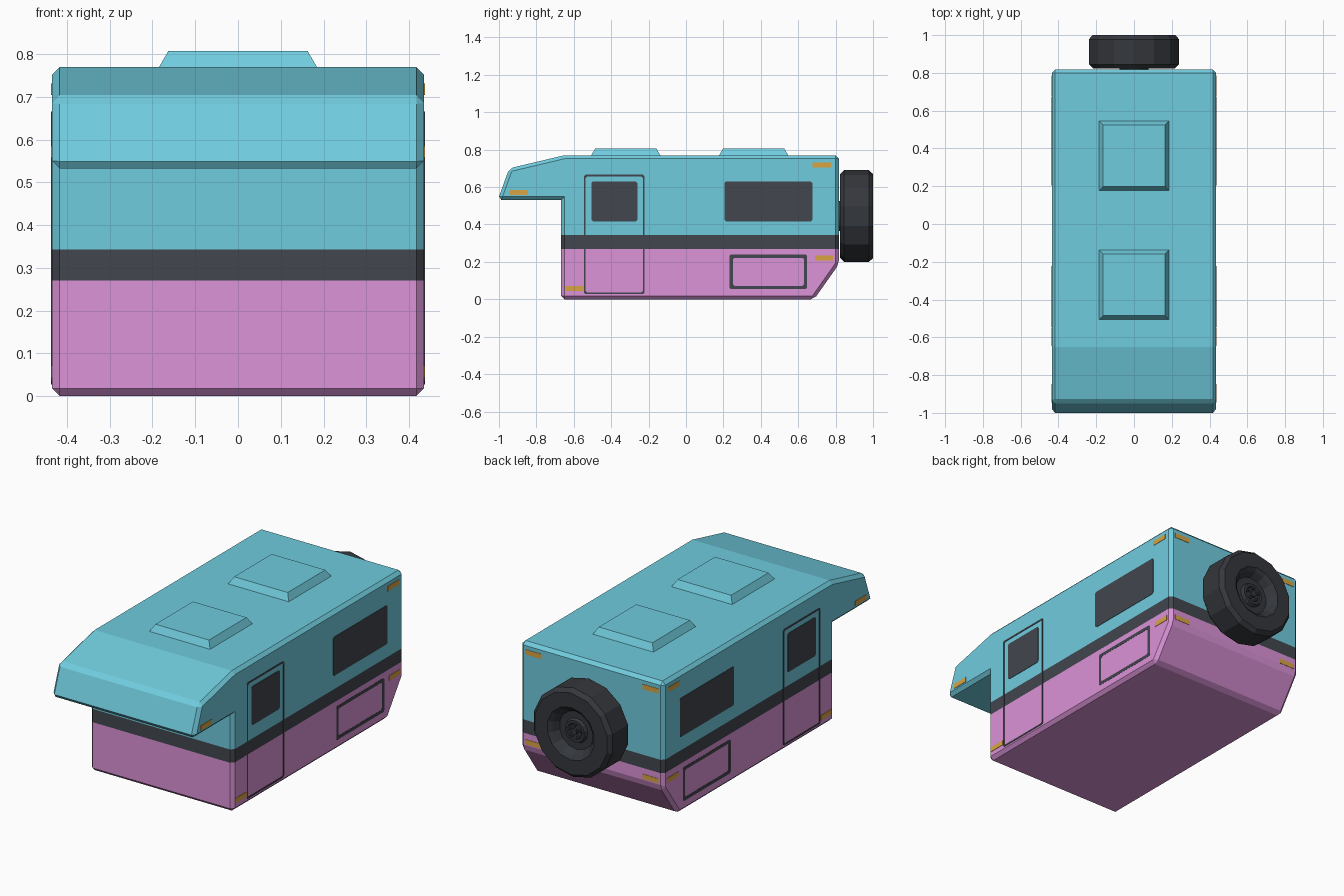
import bpy, bmesh, math
from mathutils import Vector

if "Cube" in bpy.data.objects:
    bpy.data.objects.remove(bpy.data.objects["Cube"])


def material(name, rgb):
    m = bpy.data.materials.new(name)
    lin = [((c / 255 + 0.055) / 1.055) ** 2.4 for c in rgb]
    m.diffuse_color = (*lin, 1)
    m.use_nodes = True
    m.node_tree.nodes["Principled BSDF"].inputs["Base Color"].default_value = m.diffuse_color
    return m


TEAL = material("teal_paint", (112, 204, 222))
PINK = material("pink_paint", (219, 147, 215))
DARK = material("dark_grey", (66, 70, 77))
TYRE = material("tyre_black", (52, 55, 60))
AMBER = material("amber", (218, 164, 66))


def finish(name, bm, *mats):
    bmesh.ops.recalc_face_normals(bm, faces=bm.faces)
    me = bpy.data.meshes.new(name)
    bm.to_mesh(me)
    bm.free()
    for m in mats:
        me.materials.append(m)
    ob = bpy.data.objects.new(name, me)
    bpy.context.collection.objects.link(ob)
    return ob


HALF, REAR = 0.435, 0.817

# Camper shell: side profile extruded across, chamfered, split into colour bands
profile = [(-0.667, 0), (0.685, 0), (REAR, 0.187), (REAR, 0.77), (-0.65, 0.77),
           (-0.945, 0.70), (-1.006, 0.532), (-0.667, 0.532)]
bm = bmesh.new()
base = bm.faces.new([bm.verts.new((-HALF, y, z)) for y, z in profile])
ext = bmesh.ops.extrude_face_region(bm, geom=[base])
bmesh.ops.translate(bm, vec=(2 * HALF, 0, 0),
                    verts=[g for g in ext["geom"] if isinstance(g, bmesh.types.BMVert)])
bmesh.ops.recalc_face_normals(bm, faces=bm.faces)
sharp = [e for e in bm.edges if e.calc_face_angle() > 0.5 and e.is_convex]
bmesh.ops.bevel(bm, geom=sharp, offset=0.018, segments=1, profile=0.5, affect='EDGES')
for h in (0.27, 0.343):
    bmesh.ops.bisect_plane(bm, geom=bm.verts[:] + bm.edges[:] + bm.faces[:],
                           plane_co=(0, 0, h), plane_no=(0, 0, 1))
for f in bm.faces:
    z = f.calc_center_median().z
    f.material_index = 0 if z > 0.343 else 1 if z > 0.27 else 2
finish("camper_shell", bm, TEAL, DARK, PINK)


def plate(name, place, u0, u1, v0, v1, mat, cut=0.0, border=0.0, t=0.002):
    """Thin plate or frame; place(u, v, depth) maps it on to a wall."""
    def outline(i):
        a, b, c, d = u0 + i, u1 - i, v0 + i, v1 - i
        k = cut
        if not k:
            return [(a, c), (b, c), (b, d), (a, d)]
        return [(a + k, c), (b - k, c), (b, c + k), (b, d - k),
                (b - k, d), (a + k, d), (a, d - k), (a, c + k)]
    bm = bmesh.new()

    def ring(inset, depth):
        return [bm.verts.new(place(u, v, depth)) for u, v in outline(inset)]

    def bridge(r, s):
        n = len(r)
        for i in range(n):
            j = (i + 1) % n
            bm.faces.new((r[i], r[j], s[j], s[i]))
    back, front = ring(0, -0.004), ring(0, t)
    bridge(back, front)
    if border:
        iback, ifront = ring(border, -0.004), ring(border, t)
        bridge(front, ifront)
        bridge(ifront, iback)
        bridge(iback, back)
    else:
        bm.faces.new(front)
        bm.faces.new(back)
    return finish(name, bm, mat)


# Windows, doors, hatches and marker lights on both sides
for side, s in (("right", 1), ("left", -1)):
    wall = lambda u, v, d, s=s: Vector((s * (HALF + d), u, v))
    plate(side + "_door_window", wall, -0.505, -0.26, 0.417, 0.63, DARK, cut=0.008)
    plate(side + "_rear_window", wall, 0.205, 0.675, 0.417, 0.63, DARK, cut=0.008)
    plate(side + "_door_frame", wall, -0.545, -0.222, 0.027, 0.666, DARK, cut=0.008, border=0.009)
    plate(side + "_hatch_frame", wall, 0.233, 0.648, 0.054, 0.24, DARK, cut=0.008, border=0.018, t=0.001)
    for i, (y, z) in enumerate([(-0.645, 0.043), (-0.945, 0.558), (0.677, 0.704), (0.69, 0.208)]):
        plate(f"{side}_marker_light_{i + 1}", wall, y, y + 0.097, z, z + 0.027, AMBER)

# Rear marker lights near the four corners
rear = lambda u, v, d: Vector((u, REAR + d, v))
for s in (1, -1):
    for level, z in (("upper", 0.704), ("lower", 0.21)):
        a, b = sorted((s * 0.31, s * 0.405))
        plate(f"{level}_rear_light_{'right' if s > 0 else 'left'}", rear, a, b, z, z + 0.027, AMBER)

# Roof vents: low tapered boxes
for name, cy in (("front_roof_vent", -0.322), ("rear_roof_vent", 0.362)):
    bm = bmesh.new()
    bmesh.ops.create_cube(bm, size=1)
    for v in bm.verts:
        top = v.co.z > 0
        r = 0.163 if top else 0.185
        v.co = (math.copysign(r, v.co.x), cy + math.copysign(r, v.co.y), 0.807 if top else 0.769)
    finish(name, bm, TEAL)


def lathe(name, pts, n, mat, cx=0, cz=0.445):
    """Revolve (radius, y) points about a fore-and-aft axis, capping both ends."""
    bm = bmesh.new()
    rings = [[bm.verts.new((cx + r * math.sin(2 * math.pi * i / n), y,
                            cz + r * math.cos(2 * math.pi * i / n))) for i in range(n)]
             for r, y in pts]
    for a, b in zip(rings, rings[1:]):
        for i in range(n):
            j = (i + 1) % n
            bm.faces.new((a[i], a[j], b[j], b[i]))
    bm.faces.new(rings[0])
    bm.faces.new(rings[-1])
    return finish(name, bm, mat)


# Spare wheel: 14-sided tyre with dished rim, hub and nuts
lathe("spare_tyre", [(0.222, 0.823), (0.245, 0.845), (0.245, 0.978), (0.225, 1.0),
                     (0.145, 1.0), (0.125, 0.985), (0.105, 0.95)], 14, TYRE)
lathe("wheel_mount", [(0.08, 0.80), (0.08, 0.83)], 14, TYRE)
lathe("wheel_hub", [(0.07, 0.945), (0.06, 0.968), (0.045, 0.968), (0.04, 0.962)], 14, TYRE)
lathe("hub_cap", [(0.018, 0.955), (0.018, 0.975)], 8, TYRE)
for i in range(5):
    a = 2 * math.pi * i / 5
    lathe(f"wheel_nut_{i + 1}", [(0.009, 0.955), (0.009, 0.976)], 6, TYRE,
          0.036 * math.sin(a), 0.445 + 0.036 * math.cos(a))
